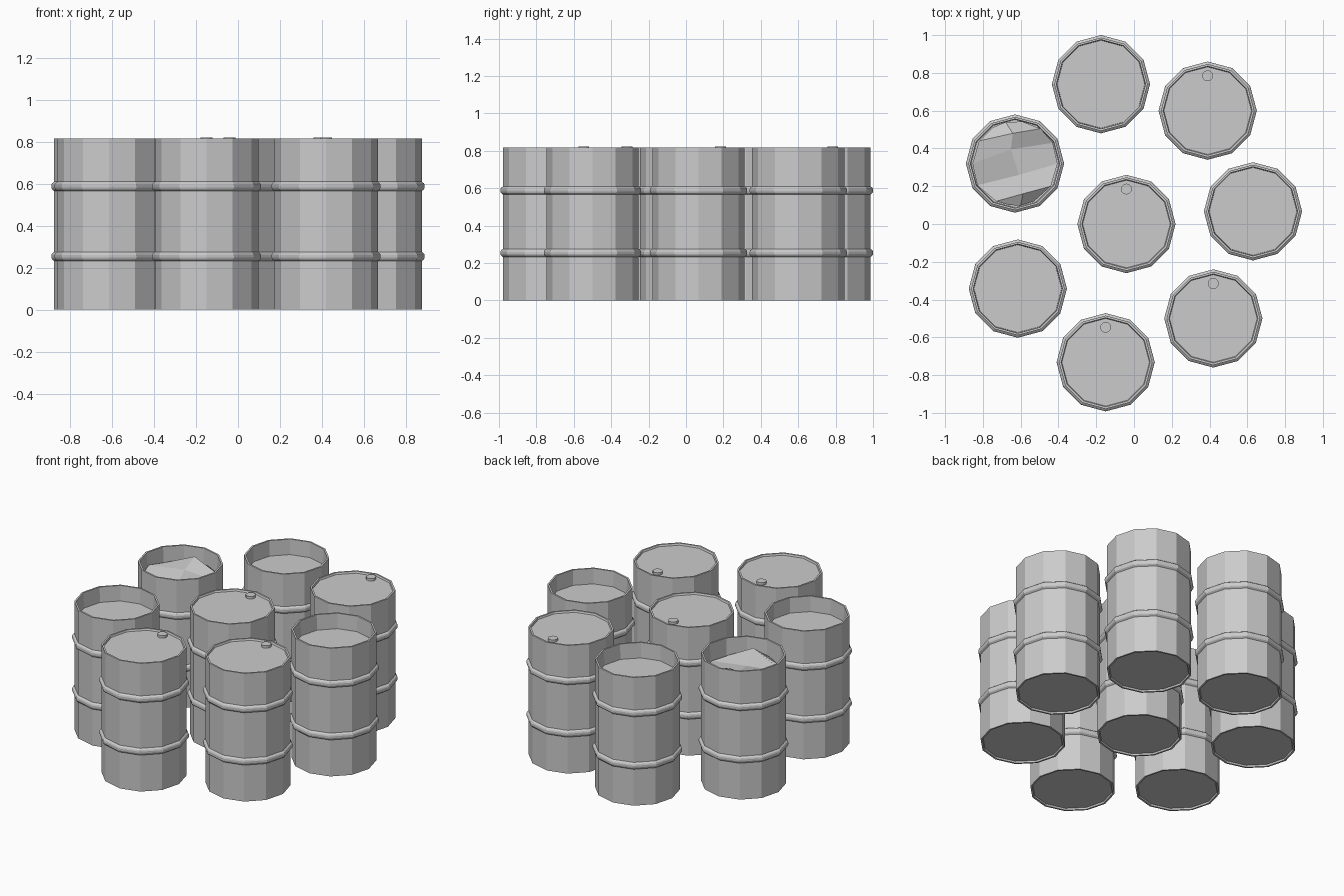
import bpy, bmesh
from math import cos, sin, pi

if "Cube" in bpy.data.objects:
    bpy.data.objects.remove(bpy.data.objects["Cube"])

R, RING, INNER, TOP = 0.247, 0.26, 0.232, 0.817


def make_object(name, bm, loc):
    bmesh.ops.recalc_face_normals(bm, faces=bm.faces)
    mesh = bpy.data.meshes.new(name)
    bm.to_mesh(mesh)
    bm.free()
    ob = bpy.data.objects.new(name, mesh)
    ob.location = loc
    bpy.context.collection.objects.link(ob)
    return ob


def lathe(name, profile, loc, sides=12):
    """Spin an (r, z) profile; both ends are capped with flat polygons."""
    bm = bmesh.new()
    loops = [[bm.verts.new((r * cos(2 * pi * i / sides), r * sin(2 * pi * i / sides), z))
              for i in range(sides)] for r, z in profile]
    for a, b in zip(loops, loops[1:]):
        for i in range(sides):
            j = (i + 1) % sides
            bm.faces.new((a[i], a[j], b[j], b[i]))
    bm.faces.new(loops[0])
    bm.faces.new(loops[-1])
    return make_object(name, bm, loc)


def ring(z):
    """Profile points of one rolled hoop."""
    return [(R, z - 0.022), (RING - 0.003, z - 0.014), (RING, z - 0.006),
            (RING, z + 0.006), (RING - 0.003, z + 0.014), (R, z + 0.022)]


def drum(name, x, y, surface_z):
    # Recessed base, wall with two hoops, rim, inner wall down to the surface
    profile = [(INNER, 0.01), (INNER + 0.004, 0), (R, 0)]
    profile += ring(0.254) + ring(0.588)
    profile += [(R, TOP), (INNER + 0.004, TOP), (INNER, surface_z)]
    lathe(name, profile, (x, y, 0))


# Closed drums with a filler cap on the lid
closed = [(0.39, 0.60), (-0.04, 0.0), (0.42, -0.50), (-0.15, -0.732)]
for n, (x, y) in enumerate(closed):
    drum(f"closed_drum_{n}", x, y, 0.806)
    lathe(f"filler_cap_{n}", [(0.029, 0.80), (0.029, 0.822)], (x, y + 0.185, 0))

# Open drums filled to a flat level
filled = [(-0.175, 0.74), (0.63, 0.067), (-0.615, -0.342)]
for n, (x, y) in enumerate(filled):
    drum(f"open_drum_{n}", x, y, 0.72)

# Open drum holding a jagged heap of scrap
hx, hy = -0.63, 0.32
drum("scrap_drum", hx, hy, 0.66)
rows = [
    [(-0.12, 0.19, 0.72), (-0.05, 0.22, 0.73), (0.04, 0.222, 0.72)],
    [(-0.19, 0.12, 0.72), (-0.012, 0.16, 0.79), (0.135, 0.185, 0.707)],
    [(-0.225, 0.0, 0.74), (-0.022, 0.075, 0.735), (0.20, 0.11, 0.70)],
    [(-0.20, -0.115, 0.71), (0.022, -0.06, 0.71), (0.225, 0.0, 0.71)],
    [(-0.10, -0.20, 0.70), (0.042, -0.16, 0.78), (0.19, -0.12, 0.71)],
    [(-0.03, -0.22, 0.72), (0.03, -0.222, 0.73), (0.10, -0.20, 0.72)],
]
bm = bmesh.new()
grid = [[bm.verts.new(p) for p in row] for row in rows]
for a, b in zip(grid, grid[1:]):
    for i in range(2):
        bm.faces.new((a[i], b[i], b[i + 1], a[i + 1]))
make_object("scrap_heap", bm, (hx, hy, 0))
